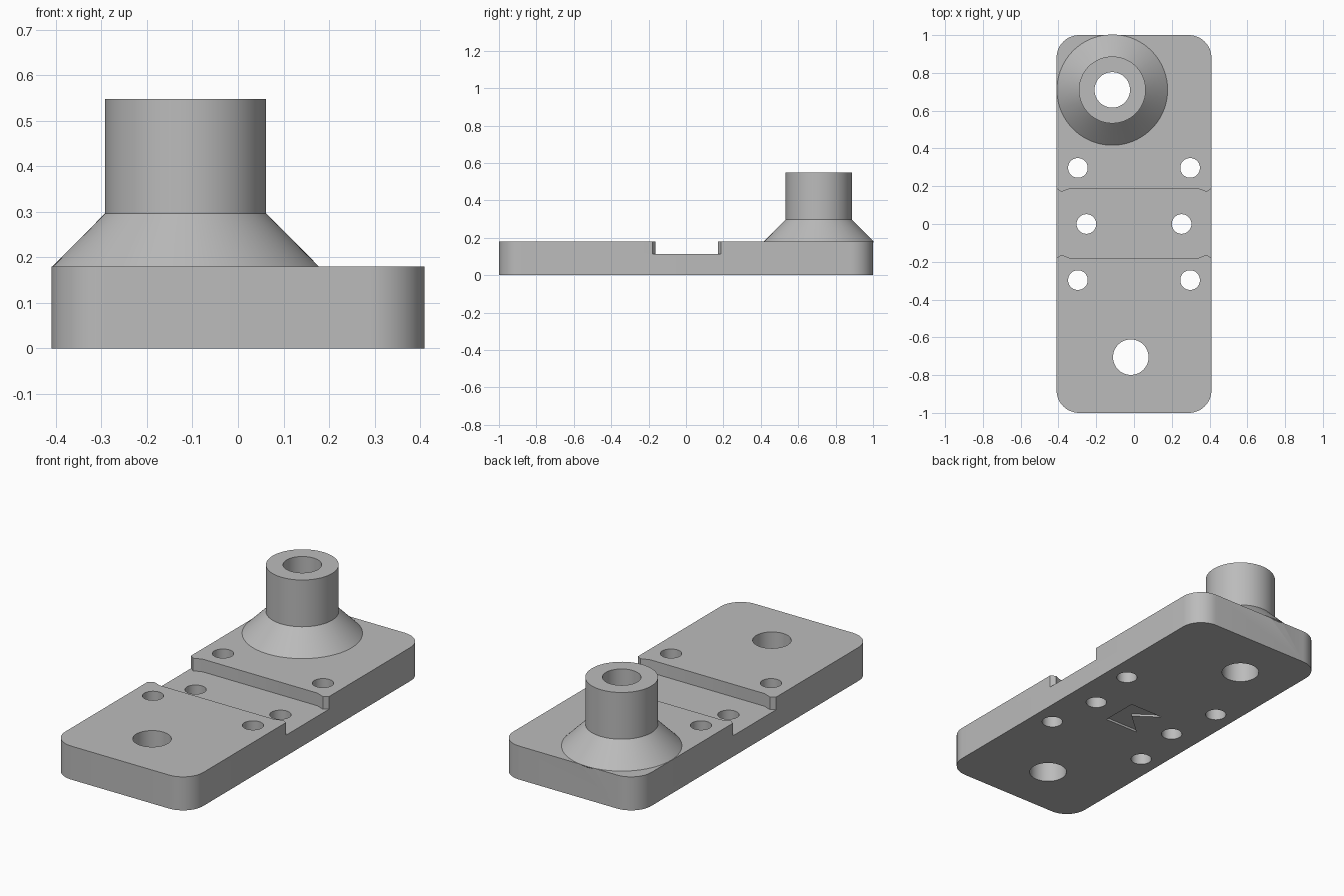
import bpy
import bmesh
import math

cube = bpy.data.objects.get("Cube")
if cube:
    bpy.data.objects.remove(cube, do_unlink=True)

grey = bpy.data.materials.new("plain_grey")
grey.use_nodes = True
COLOUR = (0.5, 0.5, 0.5, 1)
grey.diffuse_color = COLOUR
grey.node_tree.nodes["Principled BSDF"].inputs["Base Color"].default_value = COLOUR


def finish(name, bm):
    bmesh.ops.recalc_face_normals(bm, faces=bm.faces)
    mesh = bpy.data.meshes.new(name)
    bm.to_mesh(mesh)
    bm.free()
    mesh.materials.append(grey)
    ob = bpy.data.objects.new(name, mesh)
    bpy.context.collection.objects.link(ob)
    return ob


def prism(name, outline, z0, z1):
    """Extrude a flat outline from z0 to z1."""
    bm = bmesh.new()
    face = bm.faces.new([bm.verts.new((x, y, z0)) for x, y in outline])
    top = bmesh.ops.extrude_face_region(bm, geom=[face])["geom"]
    verts = [v for v in top if isinstance(v, bmesh.types.BMVert)]
    bmesh.ops.translate(bm, vec=(0, 0, z1 - z0), verts=verts)
    return finish(name, bm)


def circle(x, y, r, n=64):
    return [(x + r * math.cos(math.tau * i / n), y + r * math.sin(math.tau * i / n))
            for i in range(n)]


def lathe(name, x, y, profile, n=96):
    """Closed solid of revolution from (radius, z) rings."""
    bm = bmesh.new()
    rings = [[bm.verts.new((px, py, z)) for px, py in circle(x, y, r, n)]
             for r, z in profile]
    for a, b in zip(rings, rings[1:]):
        for i in range(n):
            j = (i + 1) % n
            bm.faces.new((a[i], a[j], b[j], b[i]))
    bm.faces.new(rings[0][::-1])
    bm.faces.new(rings[-1])
    return finish(name, bm)


def combine(target, other, operation):
    mod = target.modifiers.new("combine", "BOOLEAN")
    mod.operation = operation
    mod.solver = "EXACT"
    mod.object = other
    bpy.context.view_layer.objects.active = target
    bpy.ops.object.modifier_apply(modifier=mod.name)
    bpy.data.objects.remove(other, do_unlink=True)


W, L, T, R = 0.41, 1.0, 0.18, 0.12
TUBE_X, TUBE_Y = -0.115, 0.71

# Rounded base plate
outline = []
for k, (sx, sy) in enumerate([(1, 1), (-1, 1), (-1, -1), (1, -1)]):
    for i in range(13):
        a = math.radians(90 * k + 7.5 * i)
        outline.append((sx * (W - R) + R * math.cos(a), sy * (L - R) + R * math.sin(a)))
plate = prism("base_plate", outline, 0, T)

# Cross channel with small retaining nubs at each end
edge = [(0.5, 0.187), (0.41, 0.187), (0.385, 0.17), (0.34, 0.187)]
half = edge + [(-x, y) for x, y in reversed(edge)]
channel = half + [(-x, -y + 0.007) for x, y in half]
combine(plate, prism("channel_cutter", channel, 0.112, 0.4), "DIFFERENCE")

# Flared spout
spout = lathe("spout", TUBE_X, TUBE_Y,
              [(0.23, 0.1), (0.293, 0.178), (0.293, T), (0.177, 0.297), (0.177, 0.548)])
combine(plate, spout, "UNION")

# Through holes
holes = [(TUBE_X, TUBE_Y, 0.094), (-0.017, -0.705, 0.094)]
for s in (-1, 1):
    holes += [(s * 0.252, 0, 0.052), (s * 0.297, 0.297, 0.052), (s * 0.297, -0.297, 0.052)]
for x, y, r in holes:
    combine(plate, prism("hole_cutter", circle(x, y, r), -0.1, 0.8), "DIFFERENCE")

# Shallow notched recess on the underside
notch = [(0.1, -0.1), (0.1, 0.1), (-0.1, 0.1), (0.025, 0.01), (-0.1, -0.1)]
combine(plate, prism("recess_cutter", notch, -0.1, 0.012), "DIFFERENCE")

plate.name = "plate_with_spout"
bpy.ops.object.select_all(action="DESELECT")
plate.select_set(True)
bpy.context.view_layer.objects.active = plate
bpy.ops.object.shade_smooth_by_angle(angle=math.radians(25))
